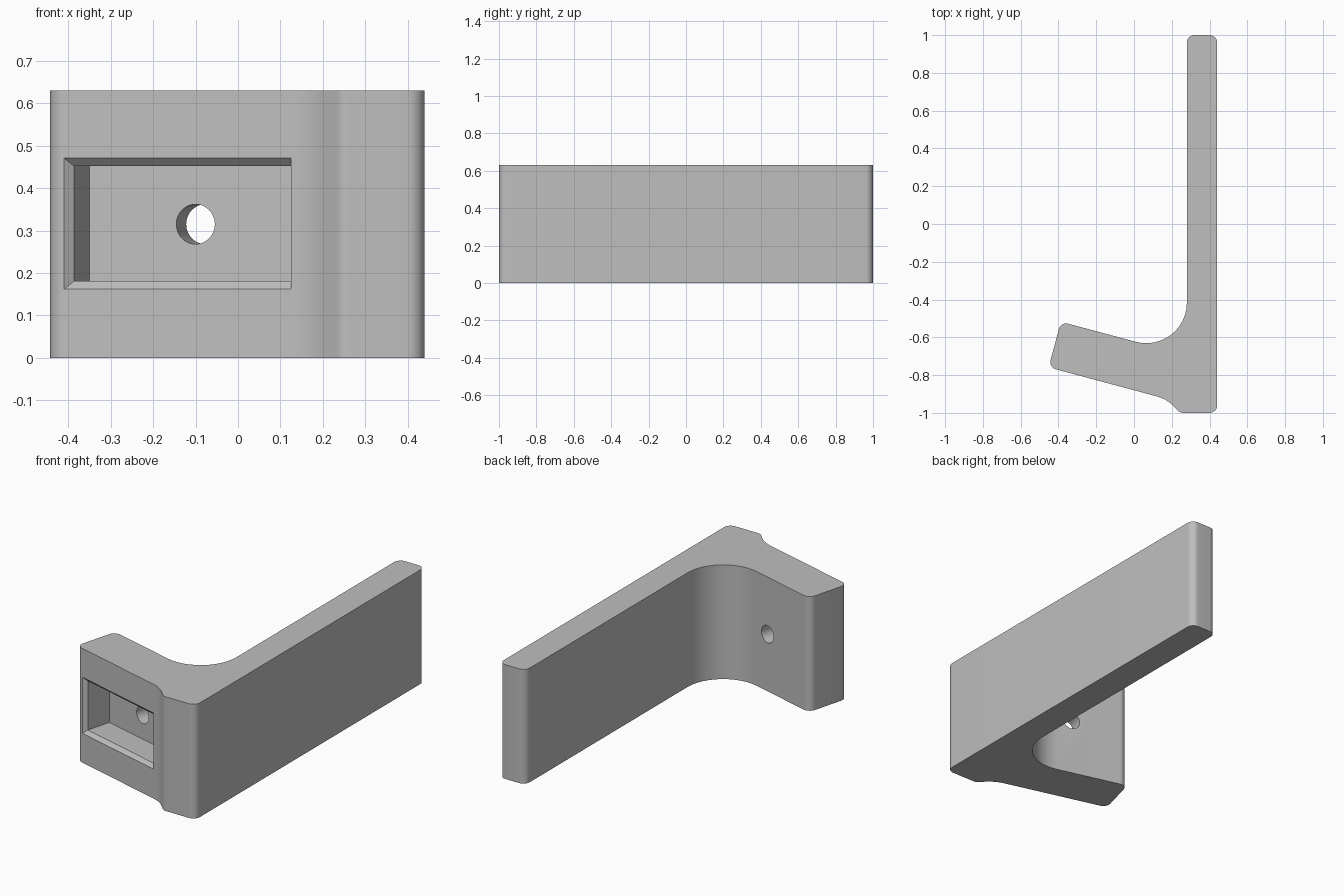
import bpy, bmesh, math
from mathutils import Vector

cube = bpy.data.objects.get("Cube")
if cube:
    bpy.data.objects.remove(cube, do_unlink=True)

HEIGHT = 0.63
TILT = math.radians(15)
ALONG = Vector((math.cos(TILT), -math.sin(TILT)))    # along the short arm
INWARD = Vector((math.sin(TILT), math.cos(TILT)))    # into the short arm
CORNER = Vector((-0.452, -0.759))                    # outer front corner of the arm

grey = bpy.data.materials.new("light grey")
grey.use_nodes = True
colour = (0.52, 0.52, 0.52, 1)
grey.diffuse_color = colour
grey.node_tree.nodes["Principled BSDF"].inputs["Base Color"].default_value = colour


def arm_point(u, w, z):
    p = CORNER + ALONG * u + INWARD * w
    return (p.x, p.y, z)


def fillet(a, p, b, radius, steps=12):
    """Arc that rounds the corner p between neighbours a and b."""
    d1, d2 = (a - p).normalized(), (b - p).normalized()
    half = d1.angle(d2) / 2
    centre = p + (d1 + d2).normalized() * (radius / math.sin(half))
    t = radius / math.tan(half)
    s, e = p + d1 * t - centre, p + d2 * t - centre
    sweep = s.angle(e)
    return [centre + (s * math.sin(sweep * (1 - i / steps)) + e * math.sin(sweep * i / steps))
            / math.sin(sweep) for i in range(steps + 1)]


def loft(name, rings):
    """Closed solid through a list of equal-length rings."""
    bm = bmesh.new()
    loops = [[bm.verts.new(p) for p in ring] for ring in rings]
    n = len(loops[0])
    for lo, hi in zip(loops, loops[1:]):
        for i in range(n):
            j = (i + 1) % n
            bm.faces.new((lo[i], lo[j], hi[j], hi[i]))
    bm.faces.new(loops[0][::-1])
    bm.faces.new(loops[-1])
    bmesh.ops.recalc_face_normals(bm, faces=bm.faces[:])
    mesh = bpy.data.meshes.new(name)
    bm.to_mesh(mesh)
    bm.free()
    mesh.materials.append(grey)
    obj = bpy.data.objects.new(name, mesh)
    bpy.context.collection.objects.link(obj)
    return obj


# Bracket outline: corner and rounding radius
back_corner = CORNER + INWARD * 0.25
inner_corner = back_corner + ALONG * ((0.28 - back_corner.x) / ALONG.x)
foot_bend = CORNER + ALONG * (0.623 / ALONG.x)
corners = [(CORNER, 0.04), (foot_bend, 0.187), (Vector((0.245, -1)), 0.04),
           (Vector((0.44, -1)), 0.04), (Vector((0.44, 1)), 0.04),
           (Vector((0.28, 1)), 0.04), (inner_corner, 0.215), (back_corner, 0.04)]
outline = []
for i, (p, r) in enumerate(corners):
    outline += fillet(corners[i - 1][0], p, corners[(i + 1) % len(corners)][0], r)
bracket = loft("bracket", [[(p.x, p.y, z) for p in outline] for z in (0, HEIGHT)])


# Pocket with a chamfer on its left, top and bottom edges
def pocket_ring(depth, grow):
    left, right, low, high = 0.0625 - grow, 0.597, 0.181 - grow, 0.452 + grow
    return [arm_point(u, depth, z) for u, z in
            ((left, low), (right, low), (right, high), (left, high))]


pocket = loft("pocket_cutter", [pocket_ring(-0.02, 0.039), pocket_ring(0.019, 0),
                                pocket_ring(0.16, 0)])

# Round hole through the pocket floor
turns = [math.tau * i / 48 for i in range(48)]
hole = loft("hole_cutter", [[arm_point(0.3215 + 0.047 * math.cos(a), w,
                                       HEIGHT / 2 + 0.047 * math.sin(a)) for a in turns]
                            for w in (0.1, 0.3)])

bpy.ops.object.select_all(action='DESELECT')
bpy.context.view_layer.objects.active = bracket
bracket.select_set(True)
for cutter in (pocket, hole):
    cutter.hide_render = True
    mod = bracket.modifiers.new(cutter.name, 'BOOLEAN')
    mod.operation = 'DIFFERENCE'
    mod.solver = 'EXACT'
    mod.object = cutter
    bpy.ops.object.modifier_apply(modifier=mod.name)
    bpy.data.objects.remove(cutter, do_unlink=True)

bpy.ops.object.shade_smooth_by_angle(angle=math.radians(25))
